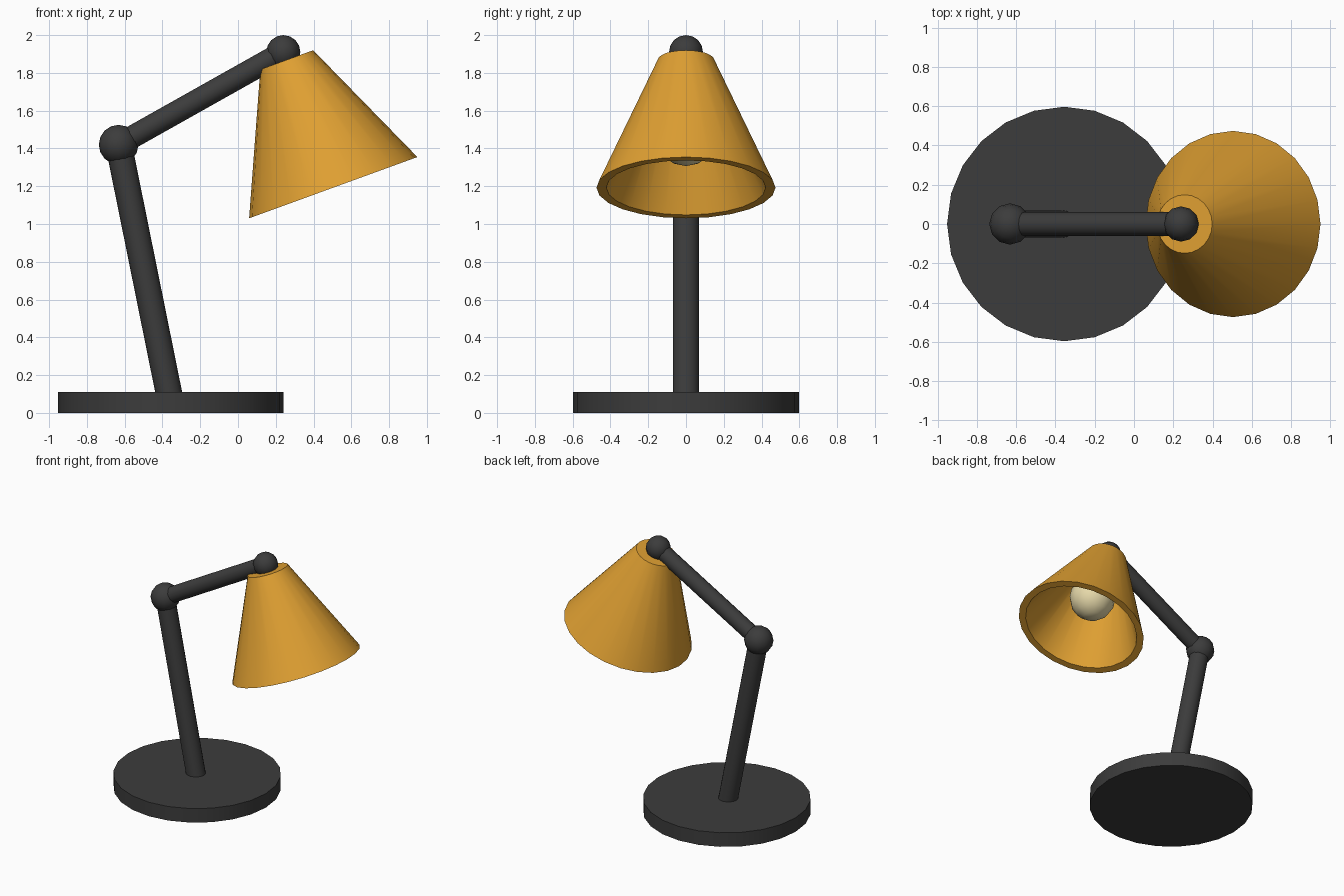
import bpy, bmesh, math
from mathutils import Vector

if "Cube" in bpy.data.objects:
    bpy.data.objects.remove(bpy.data.objects["Cube"])


def material(name, rgb):
    m = bpy.data.materials.new(name)
    m.diffuse_color = (*rgb, 1)
    m.use_nodes = True
    m.node_tree.nodes["Principled BSDF"].inputs["Base Color"].default_value = m.diffuse_color
    return m


DARK = material("dark grey", (0.045, 0.045, 0.045))
ORANGE = material("orange", (0.74, 0.35, 0.032))
CREAM = material("cream", (0.95, 0.83, 0.48))


def finish(ob, name, mat):
    ob.name = name
    ob.data.materials.append(mat)
    bpy.ops.object.shade_smooth_by_angle(angle=math.radians(35))
    return ob


def rod(name, a, b, radius, sides, mat):
    a, b = Vector(a), Vector(b)
    bpy.ops.mesh.primitive_cylinder_add(
        vertices=sides, radius=radius, depth=(b - a).length, location=(a + b) / 2,
        rotation=(b - a).to_track_quat('Z', 'Y').to_euler())
    return finish(bpy.context.object, name, mat)


def ball(name, centre, radius, mat, segments=12, rings=8):
    bpy.ops.mesh.primitive_uv_sphere_add(
        segments=segments, ring_count=rings, radius=radius, location=centre)
    return finish(bpy.context.object, name, mat)


foot = (-0.357, 0, 0.06)
elbow = (-0.632, 0, 1.42)
head = (0.24, 0, 1.91)

# Base, arms and joints
rod("base", (-0.355, 0, 0), (-0.355, 0, 0.11), 0.597, 24, DARK)
rod("lower_arm", foot, elbow, 0.07, 16, DARK)
rod("upper_arm", elbow, head, 0.06, 16, DARK)
ball("elbow_joint", elbow, 0.105, DARK)
ball("head_joint", head, 0.09, DARK)

# Shade: hollow tilted cone with a closed top, lathed from (radius, height)
profile = [(0, 0), (0.149, 0), (0.474, -0.72), (0.422, -0.72), (0.115, -0.045), (0, -0.045)]
bm = bmesh.new()
verts = [bm.verts.new((r, 0, z)) for r, z in profile]
edges = [bm.edges.new(pair) for pair in zip(verts, verts[1:])]
bmesh.ops.spin(bm, geom=verts + edges, cent=(0, 0, 0), axis=(0, 0, 1),
               angle=math.tau, steps=24)
bmesh.ops.remove_doubles(bm, verts=bm.verts, dist=0.0005)
bmesh.ops.recalc_face_normals(bm, faces=bm.faces)
mesh = bpy.data.meshes.new("shade")
bm.to_mesh(mesh)
bm.free()
shade = bpy.data.objects.new("shade", mesh)
bpy.context.collection.objects.link(shade)
shade.location = (0.258, 0, 1.869)
shade.rotation_euler = (0, math.radians(-20), 0)
bpy.ops.object.select_all(action='DESELECT')
shade.select_set(True)
bpy.context.view_layer.objects.active = shade
finish(shade, "shade", ORANGE)

# Bulb inside the shade
ball("bulb", (0.398, 0, 1.475), 0.168, CREAM)
